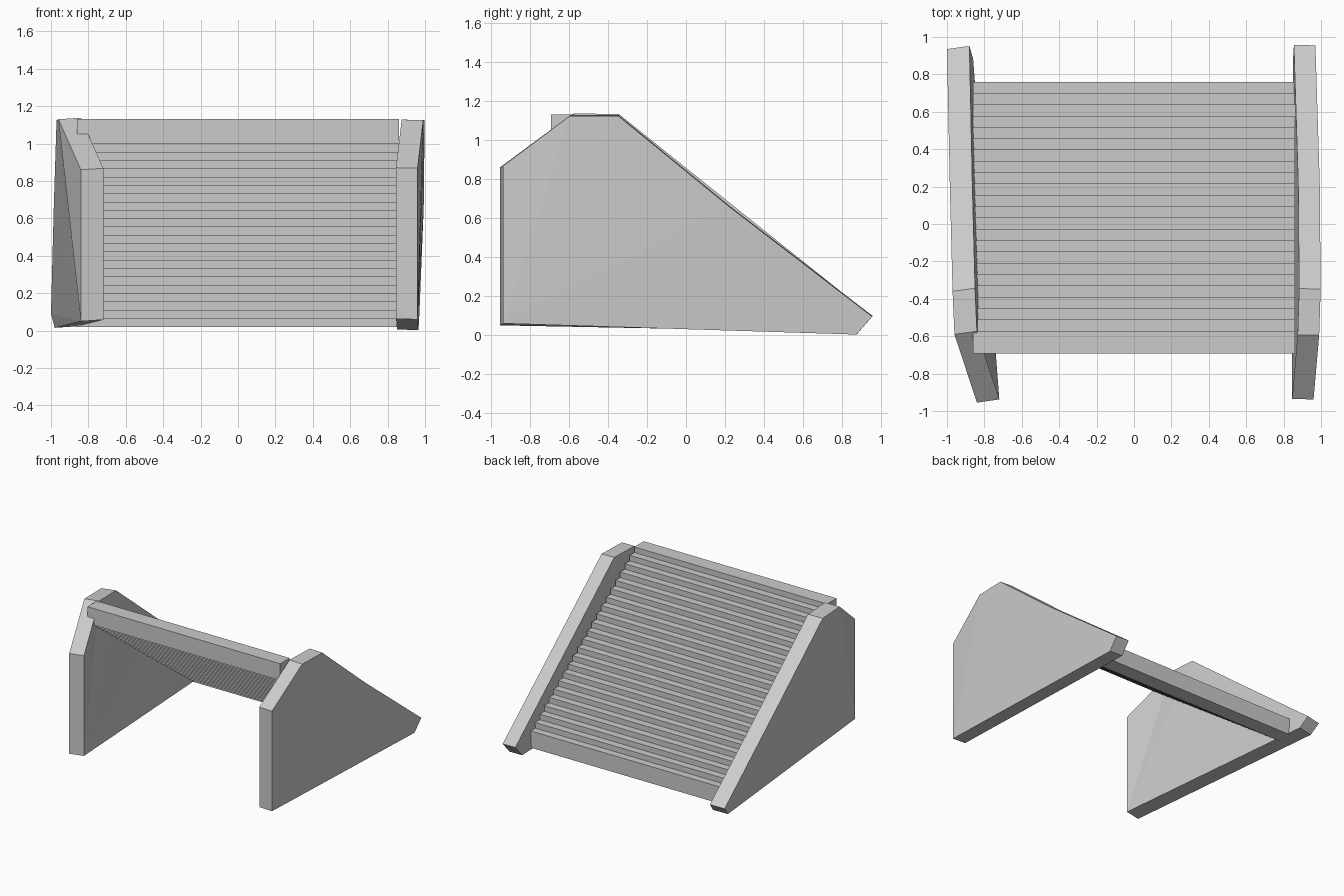
import bpy, bmesh

if "Cube" in bpy.data.objects:
    bpy.data.objects.remove(bpy.data.objects["Cube"])


def make_object(name, bm):
    bmesh.ops.recalc_face_normals(bm, faces=bm.faces)
    mesh = bpy.data.meshes.new(name)
    bm.to_mesh(mesh)
    bm.free()
    ob = bpy.data.objects.new(name, mesh)
    bpy.context.collection.objects.link(ob)
    return ob


def slab(name, outline, offset, fan=False):
    """Loft an outline to a copy shifted by offset."""
    bm = bmesh.new()
    a = [bm.verts.new(p) for p in outline]
    b = [bm.verts.new([p[k] + offset[k] for k in range(3)]) for p in outline]
    n = len(a)
    for i in range(n):
        j = (i + 1) % n
        bm.faces.new((a[i], a[j], b[j], b[i]))
    for ring in (a, b):
        if fan:  # slightly warped side, split into triangles
            for i in range(1, n - 1):
                bm.faces.new((ring[0], ring[i], ring[i + 1]))
        else:
            bm.faces.new(ring)
    return make_object(name, bm)


# Side walls: leaning, slightly bent slabs (outer face outline)
slab("left_side_wall", [
    (-0.84, -0.955, 0.05), (-0.84, -0.955, 0.86), (-0.96, -0.59, 1.13),
    (-0.97, -0.36, 1.125), (-0.985, 0.22, 0.66), (-1.0, 0.935, 0.09),
    (-0.98, 0.865, 0.015)], (0.12, 0.017, 0.008), fan=True)
slab("right_side_wall", [
    (0.96, -0.938, 0.06), (0.96, -0.938, 0.868), (0.99, -0.595, 1.125),
    (0.998, -0.348, 1.125), (0.993, 0.22, 0.66), (0.97, 0.955, 0.095),
    (0.965, 0.875, 0.003)], (-0.115, 0.003, 0.003), fan=True)

# Staircase: stepped above and below, as overlapping treads
STEPS, RUN, RISE = 23, 0.0605, 0.0444
DEPTH, HEIGHT = 0.121, 0.135
Y0, Z0, X = 0.76, 0.02, 0.862
upper, lower = [], []
for i in range(STEPS):
    y, z = Y0 - i * RUN, Z0 + i * RISE
    if i == 0:
        upper.append((-X, y, z))
    else:
        upper.append((-X, y, z + HEIGHT - RISE))
    upper.append((-X, y, z + HEIGHT))
    lower.append((-X, y - DEPTH, z))
    if i < STEPS - 1:
        lower.append((-X, y - DEPTH, z + RISE))
upper.append((-X, Y0 - (STEPS - 1) * RUN - DEPTH, Z0 + (STEPS - 1) * RISE + HEIGHT))
slab("staircase", upper + lower[::-1], (2 * X, 0, 0))
